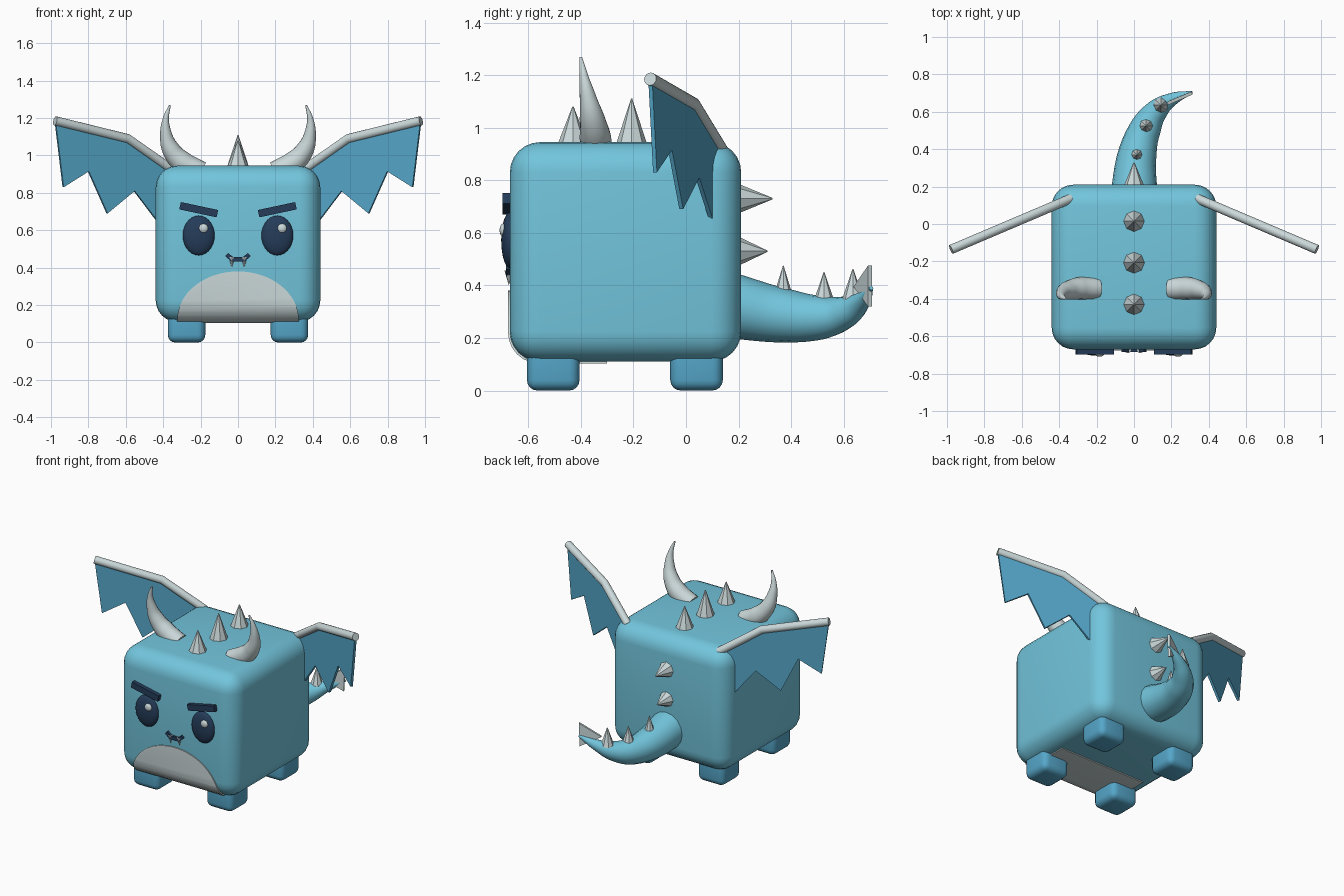
import bpy, bmesh, math
from mathutils import Vector, Matrix

if "Cube" in bpy.data.objects:
    bpy.data.objects.remove(bpy.data.objects["Cube"], do_unlink=True)


def material(name, rgb):
    m = bpy.data.materials.new(name)
    m.use_nodes = True
    m.diffuse_color = (*rgb, 1)
    m.node_tree.nodes["Principled BSDF"].inputs["Base Color"].default_value = (*rgb, 1)
    return m


SKY = material("sky blue", (0.17, 0.56, 0.72))
BLUE = material("deep blue", (0.09, 0.38, 0.58))
BONE = material("pale bone", (0.60, 0.69, 0.70))
NAVY = material("navy", (0.018, 0.045, 0.10))


def finish(obj, name, mat, smooth=True):
    obj.name = obj.data.name = name
    obj.data.materials.clear()
    obj.data.materials.append(mat)
    if smooth:
        bpy.ops.object.select_all(action="DESELECT")
        obj.select_set(True)
        bpy.context.view_layer.objects.active = obj
        bpy.ops.object.shade_smooth_by_angle(angle=math.radians(40))
    return obj


def from_bmesh(bm, name, mat, smooth=True):
    bmesh.ops.recalc_face_normals(bm, faces=bm.faces)
    me = bpy.data.meshes.new(name)
    bm.to_mesh(me)
    bm.free()
    obj = bpy.data.objects.new(name, me)
    bpy.context.collection.objects.link(obj)
    return finish(obj, name, mat, smooth)


def box(name, mat, low, high, bevel=0.0, segments=4, roll=0.0):
    low, high = Vector(low), Vector(high)
    bm = bmesh.new()
    bmesh.ops.create_cube(bm, size=1)
    bmesh.ops.scale(bm, vec=high - low, verts=bm.verts)
    if bevel:
        bmesh.ops.bevel(bm, geom=bm.edges[:], offset=bevel, segments=segments,
                        profile=0.5, affect="EDGES")
    bmesh.ops.rotate(bm, matrix=Matrix.Rotation(roll, 3, "Y"), verts=bm.verts)
    bmesh.ops.translate(bm, vec=(low + high) / 2, verts=bm.verts)
    return from_bmesh(bm, name, mat, bevel > 0)


def ball(name, mat, center, size):
    bm = bmesh.new()
    bmesh.ops.create_uvsphere(bm, u_segments=24, v_segments=14, radius=1)
    bmesh.ops.scale(bm, vec=size, verts=bm.verts)
    bmesh.ops.translate(bm, vec=center, verts=bm.verts)
    return from_bmesh(bm, name, mat)


def spike(name, base, direction, length, radius, sides=8):
    # Faceted cone, sunk a little below its base point
    d = Vector(direction).normalized()
    sink = 0.02
    bm = bmesh.new()
    bmesh.ops.create_cone(bm, cap_ends=True, segments=sides, radius1=radius,
                          radius2=radius * 0.04, depth=length + sink)
    turn = d.to_track_quat("Z", "Y").to_matrix()
    bmesh.ops.rotate(bm, matrix=turn, verts=bm.verts)
    bmesh.ops.translate(bm, vec=Vector(base) + d * (length - sink) / 2, verts=bm.verts)
    return from_bmesh(bm, name, BONE, False)


def tube(name, mat, points, curved=True):
    # Tapered round tube through (x, y, z, radius) points
    cu = bpy.data.curves.new(name, "CURVE")
    cu.dimensions = "3D"
    cu.bevel_depth = 1
    cu.bevel_resolution = 6
    cu.use_fill_caps = True
    cu.resolution_u = 6
    sp = cu.splines.new("BEZIER" if curved else "POLY")
    pts = sp.bezier_points if curved else sp.points
    pts.add(len(points) - 1)
    for p, (x, y, z, r) in zip(pts, points):
        p.radius = r
        if curved:
            p.co = (x, y, z)
            p.handle_left_type = p.handle_right_type = "AUTO"
        else:
            p.co = (x, y, z, 1)
    tmp = bpy.data.objects.new(name, cu)
    bpy.context.collection.objects.link(tmp)
    bpy.context.view_layer.update()
    me = bpy.data.meshes.new_from_object(tmp.evaluated_get(bpy.context.evaluated_depsgraph_get()))
    bpy.data.objects.remove(tmp, do_unlink=True)
    obj = bpy.data.objects.new(name, me)
    bpy.context.collection.objects.link(obj)
    return finish(obj, name, mat)


def plate(name, mat, outline, offset):
    # Flat outline extruded by the offset vector, centred on the outline
    off = Vector(offset)
    bm = bmesh.new()
    face = bm.faces.new([bm.verts.new(Vector(p) - off / 2) for p in outline])
    ext = bmesh.ops.extrude_face_region(bm, geom=[face], use_keep_orig=True)
    new = [g for g in ext["geom"] if isinstance(g, bmesh.types.BMVert)]
    bmesh.ops.translate(bm, vec=off, verts=new)
    return from_bmesh(bm, name, mat, False)


# Body block
LOW, HIGH = Vector((-0.44, -0.67, 0.11)), Vector((0.44, 0.21, 0.945))
box("body", SKY, LOW, HIGH, 0.115, 6)

# Belly patch: a slightly larger body shell trimmed by a half-ellipse prism
grow = Vector((0.007, 0.007, 0.007))
belly = box("belly", BONE, LOW - grow, HIGH + grow, 0.118, 6)
arch = [(0.325 * math.cos(a), -0.5, 0.12 + 0.26 * math.sin(a))
        for a in (math.pi * i / 32 for i in range(33))]
arch = [(0.325, -0.5, 0.05)] + arch + [(-0.325, -0.5, 0.05)]
cutter = plate("belly_cutter", BONE, arch, (0, 0.4, 0))
cutter.hide_render = True
trim = belly.modifiers.new("trim", "BOOLEAN")
trim.operation, trim.solver, trim.object = "INTERSECT", "EXACT", cutter
bpy.context.view_layer.update()
shell = bpy.data.meshes.new_from_object(
    belly.evaluated_get(bpy.context.evaluated_depsgraph_get()))
belly.modifiers.clear()
belly.data = shell
bpy.data.objects.remove(cutter, do_unlink=True)
finish(belly, "belly", BONE)

# Mirrored parts: feet, face, horns and wings
for s, side in ((1, "left"), (-1, "right")):
    for y, end in ((-0.505, "front"), (0.04, "back")):
        box(f"{end}_{side}_foot", BLUE, (s * 0.275 - 0.1, y - 0.1, 0),
            (s * 0.275 + 0.1, y + 0.1, 0.2), 0.04)

    ball(f"{side}_eye", NAVY, (s * 0.21, -0.67, 0.572), (0.085, 0.033, 0.106))
    ball(f"{side}_eye_glint", BONE, (s * 0.21 + 0.025, -0.695, 0.61), (0.025, 0.014, 0.025))
    box(f"{side}_brow", NAVY, (s * 0.21 - 0.102, -0.698, 0.69),
        (s * 0.21 + 0.102, -0.65, 0.73), roll=-s * math.radians(12))
    spike(f"{side}_fang", (s * 0.033, -0.674, 0.437), (0, 0, -1), 0.035, 0.017)

    tube(f"{side}_horn", BONE, [(s * x, r - 0.405, z, r) for x, z, r in (
        (0.20, 0.91, 0.06), (0.30, 0.965, 0.06), (0.36, 1.035, 0.048),
        (0.386, 1.12, 0.031), (0.385, 1.2, 0.016), (0.364, 1.268, 0.005))])

    def wing_point(x, z):
        return Vector((s * x, 0.135 - 0.425 * (x - 0.34), z))

    arm = [(0.34, 0.915), (0.59, 1.09), (0.978, 1.185)]
    tube(f"{side}_wing_bone", BONE, [(*wing_point(x, z), 0.025) for x, z in arm], False)
    tips = [(0.935, 0.83), (0.80, 0.915), (0.70, 0.69), (0.555, 0.81), (0.43, 0.645)]
    plate(f"{side}_wing_skin", BLUE, [wing_point(x, z) for x, z in arm + tips],
          Vector((s * 0.425, 1, 0)).normalized() * 0.016)

# Mouth: a short bent bar with raised ends
half = [(0.026, 0.457), (0.053, 0.478), (0.068, 0.462), (0.035, 0.432)]
mouth = half + [(-x, z) for x, z in reversed(half)]
plate("mouth", NAVY, [(x, -0.67, z) for x, z in mouth], (0, 0.03, 0))

# Spikes down the back
for i, (y, h) in enumerate(((-0.43, 0.135), (-0.207, 0.165), (0.015, 0.14))):
    spike(f"top_spike_{i + 1}", (0, y, 0.945), (0, 0, 1), h, 0.063)
for i, (z, h) in enumerate(((0.73, 0.12), (0.53, 0.1))):
    spike(f"back_spike_{i + 1}", (0, 0.21, z), (0, 1, 0), h, 0.06)

# Curled tail with spikes and an end fin
tube("tail", SKY, [(0, 0.16, 0.325, 0.125), (0.015, 0.36, 0.287, 0.105),
                   (0.065, 0.52, 0.278, 0.083), (0.125, 0.61, 0.3, 0.06),
                   (0.2, 0.665, 0.338, 0.036), (0.31, 0.705, 0.39, 0.008)])
for i, (x, y, z, h, r) in enumerate(((0.015, 0.37, 0.385, 0.09, 0.035),
                                     (0.065, 0.525, 0.355, 0.095, 0.041),
                                     (0.145, 0.635, 0.362, 0.1, 0.043))):
    spike(f"tail_spike_{i + 1}", (x, y, z), (0, 0, 1), h, r)
plate("tail_fin", BONE, [(0.18, 0.645, 0.395), (0.31, 0.7, 0.475), (0.305, 0.7, 0.32)],
      (-0.007, 0.016, 0))
